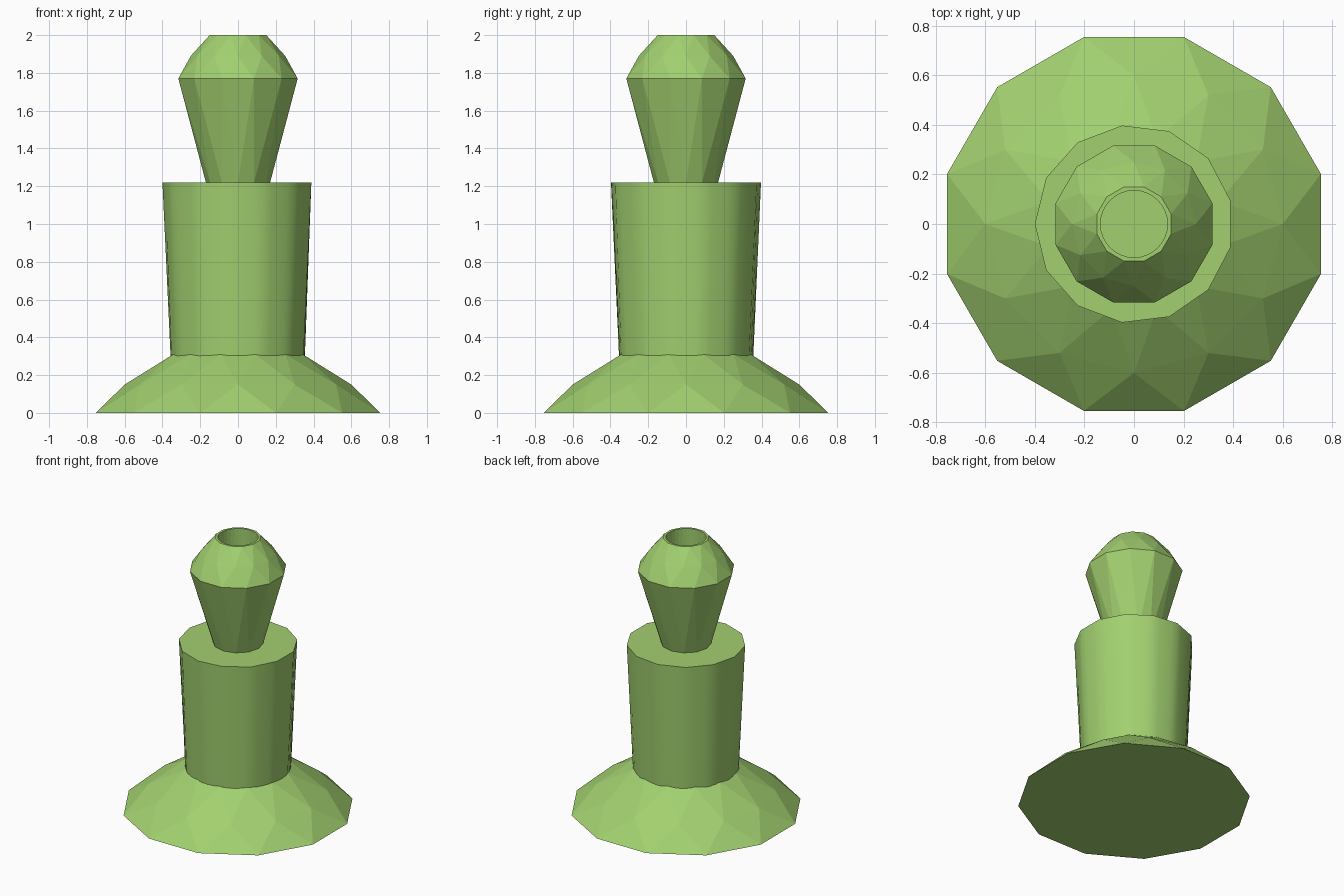
import bpy, bmesh
from math import cos, sin, pi, radians

if "Cube" in bpy.data.objects:
    bpy.data.objects.remove(bpy.data.objects["Cube"])

green = bpy.data.materials.new("green")
green.diffuse_color = (0.36, 0.63, 0.16, 1)
green.use_nodes = True
green.node_tree.nodes["Principled BSDF"].inputs["Base Color"].default_value = green.diffuse_color


def make_object(name, bm):
    bmesh.ops.recalc_face_normals(bm, faces=bm.faces[:])
    mesh = bpy.data.meshes.new(name)
    bm.to_mesh(mesh)
    bm.free()
    mesh.materials.append(green)
    obj = bpy.data.objects.new(name, mesh)
    bpy.context.collection.objects.link(obj)
    return obj


def faceted(name, rings, n=12):
    """Gem-like solid: each ring (radius, z, turned) is half a step off its neighbour."""
    bm = bmesh.new()
    loops = []
    for r, z, turned in rings:
        angles = [2 * pi * (i + 0.5 * turned) / n for i in range(n)]
        loops.append([bm.verts.new((r * cos(a), r * sin(a), z)) for a in angles])
    for lo, up, ring in zip(loops, loops[1:], rings):
        for i in range(n):
            j = (i + 1) % n
            if ring[2]:
                bm.faces.new((lo[i], lo[j], up[j]))
                bm.faces.new((lo[i], up[j], up[i]))
            else:
                bm.faces.new((lo[i], lo[j], up[i]))
                bm.faces.new((lo[j], up[j], up[i]))
    bm.faces.new(loops[0][::-1])
    bm.faces.new(loops[-1])
    return make_object(name, bm)


# Flared base
faceted("base", [(0.78, 0, 1), (0.60, 0.15, 0), (0.355, 0.31, 1)])

# Column: round at the foot, 13-sided at the top
SIDES, STEPS = 13, 4
bm = bmesh.new()
foot, top = [], []
for i in range(SIDES * STEPS):
    a = pi + 2 * pi * i / (SIDES * STEPS)
    off = 2 * pi * (i % STEPS) / (SIDES * STEPS) - pi / SIDES
    r = 0.40 * cos(pi / SIDES) / cos(off)
    foot.append(bm.verts.new((0.343 * cos(a), 0.343 * sin(a), 0)))
    top.append(bm.verts.new((r * cos(a), r * sin(a), 1.22)))
for i in range(len(foot)):
    bm.faces.new((foot[i - 1], foot[i], top[i], top[i - 1]))
bm.faces.new(foot[::-1])
bm.faces.new(top)
column = make_object("column", bm)
bpy.context.view_layer.objects.active = column
column.select_set(True)
bpy.ops.object.shade_smooth_by_angle(angle=radians(35))

# Faceted neck and head
head = faceted("head", [(0.17, 1.22, 0), (0.327, 1.77, 1),
                        (0.25, 1.89, 0), (0.155, 2.0, 1)])

# Round hole down through the head
bpy.ops.mesh.primitive_cylinder_add(vertices=32, radius=0.135, depth=1.0,
                                    location=(0, 0, 1.74))
cutter = bpy.context.object
cutter.name = "hole_cutter"
cutter.hide_render = True
cutter.hide_viewport = True
cutter.data.materials.append(green)
hole = head.modifiers.new("hole", 'BOOLEAN')
hole.operation = 'DIFFERENCE'
hole.solver = 'EXACT'
hole.object = cutter
